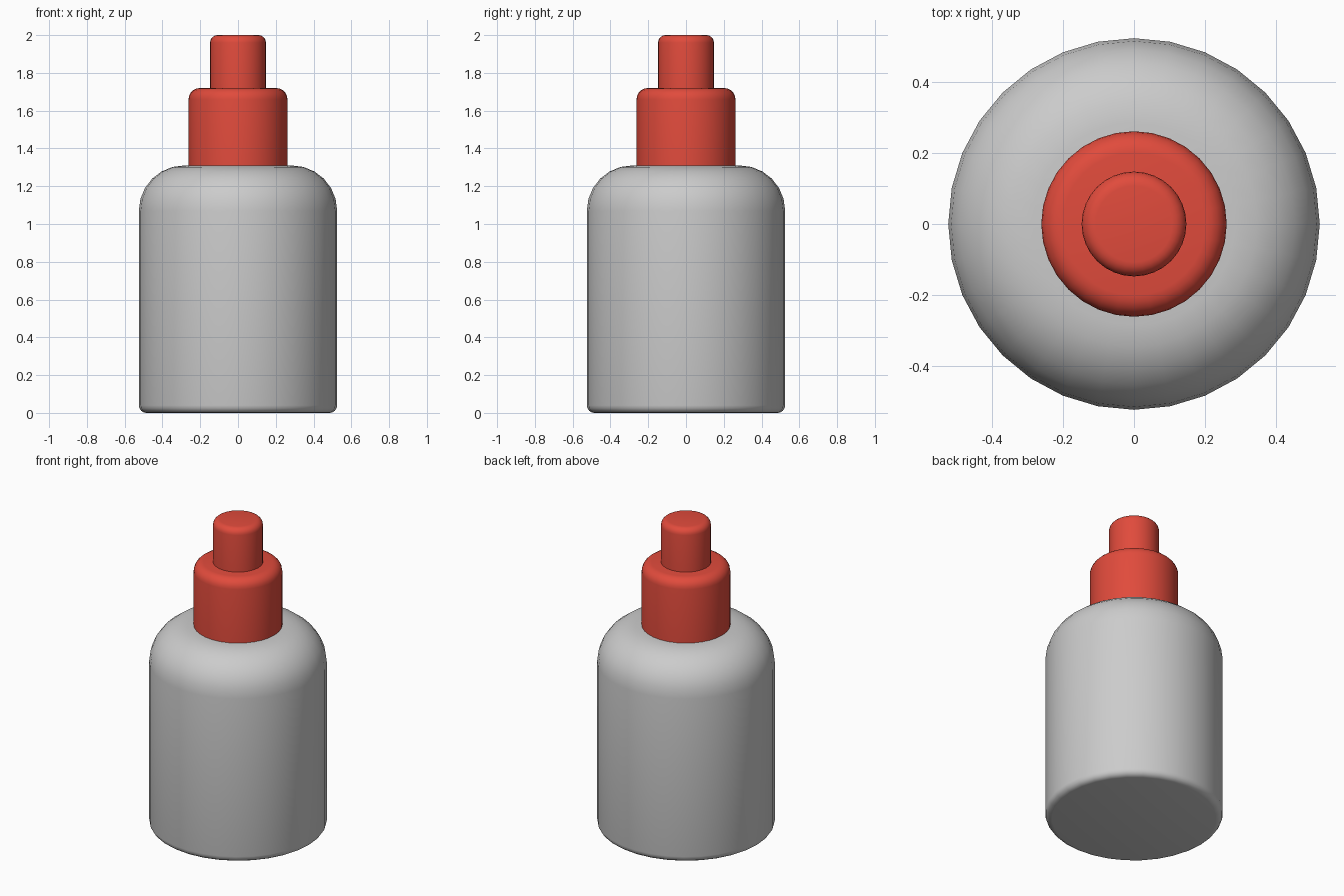
import bpy, bmesh
from math import sin, cos, pi, radians

if "Cube" in bpy.data.objects:
    bpy.data.objects.remove(bpy.data.objects["Cube"])

SIDES = 32


def arc(cx, cz, r, a0, a1, n):
    """Profile points along a circular corner, angles in degrees."""
    return [(cx + r * cos(radians(a0 + (a1 - a0) * i / n)),
             cz + r * sin(radians(a0 + (a1 - a0) * i / n))) for i in range(n + 1)]


def lathe(name, profile, material=None):
    """Closed solid of revolution from (radius, z) points, bottom to top."""
    bm = bmesh.new()
    rings = [[bm.verts.new((r * cos(2 * pi * k / SIDES), r * sin(2 * pi * k / SIDES), z))
              for k in range(SIDES)] for r, z in profile]
    for low, high in zip(rings, rings[1:]):
        for k in range(SIDES):
            j = (k + 1) % SIDES
            bm.faces.new((low[k], low[j], high[j], high[k]))
    bm.faces.new(rings[0][::-1])
    bm.faces.new(rings[-1])
    mesh = bpy.data.meshes.new(name)
    bm.to_mesh(mesh)
    bm.free()
    obj = bpy.data.objects.new(name, mesh)
    bpy.context.collection.objects.link(obj)
    if material:
        mesh.materials.append(material)
    bpy.ops.object.select_all(action='DESELECT')
    obj.select_set(True)
    bpy.context.view_layer.objects.active = obj
    bpy.ops.object.shade_smooth_by_angle(angle=radians(40))
    return obj


red = bpy.data.materials.new("red_plastic")
red.diffuse_color = (0.75, 0.07, 0.045, 1)
red.use_nodes = True
red.node_tree.nodes["Principled BSDF"].inputs["Base Color"].default_value = red.diffuse_color

# Bottle body: small foot rounding, wide shoulder
lathe("bottle_body", arc(0.485, 0.04, 0.04, -90, 0, 4) + arc(0.285, 1.07, 0.24, 0, 90, 6))

# Cap collar and nozzle, each rounded at the top
lathe("cap_collar", [(0.262, 1.30)] + arc(0.202, 1.66, 0.06, 0, 90, 5), red)
lathe("nozzle", [(0.148, 1.70)] + arc(0.108, 1.96, 0.04, 0, 90, 5), red)
